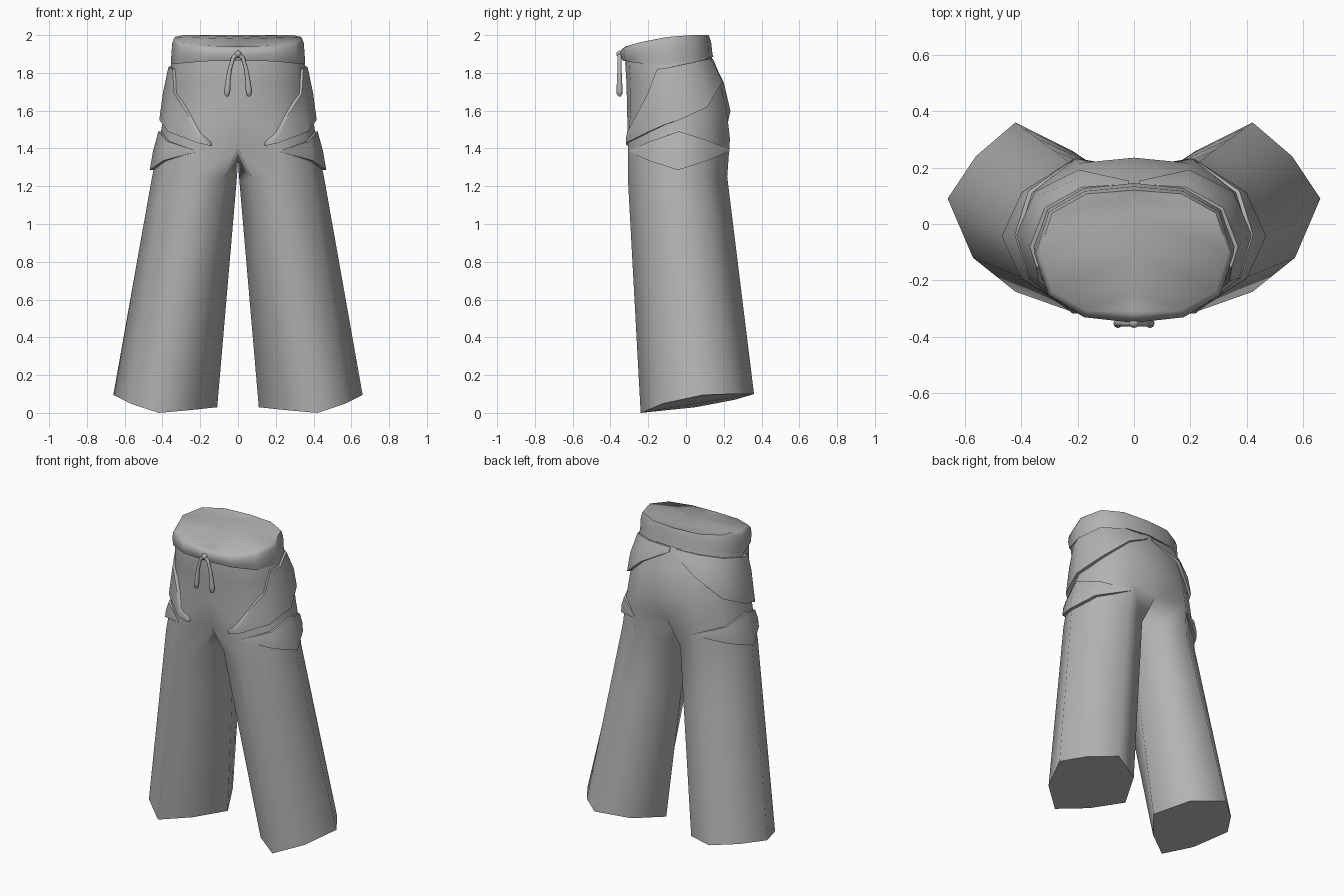
import bpy, bmesh, math
from mathutils import Vector

old = bpy.data.objects.get("Cube")
if old:
    bpy.data.objects.remove(old)

cloth = bpy.data.materials.new("grey cloth")
cloth.use_nodes = True
GREY = (0.45, 0.45, 0.45, 1)
cloth.diffuse_color = GREY
cloth.node_tree.nodes["Principled BSDF"].inputs["Base Color"].default_value = GREY


def finish(obj, angle, mirror=True):
    """Material, left/right mirroring and smooth shading."""
    obj.data.materials.append(cloth)
    bpy.ops.object.select_all(action='DESELECT')
    obj.select_set(True)
    bpy.context.view_layer.objects.active = obj
    bpy.ops.object.shade_smooth_by_angle(angle=math.radians(angle))
    if mirror:
        mod = obj.modifiers.new("Mirror", 'MIRROR')
        mod.use_clip = True
        bpy.ops.object.modifier_move_to_index(modifier=mod.name, index=0)


HALF = 7  # points of a half ring, front centre round the side to back centre


def loft(name, rings, angle, cap_start=False, cap_end=False):
    """Skin a list of rings; rings longer than HALF close on themselves."""
    bm = bmesh.new()
    rows = [[bm.verts.new(p) for p in ring] for ring in rings]
    for a, b in zip(rows, rows[1:]):
        n = min(len(a), len(b))
        for i in range(n if n > HALF else n - 1):
            j = (i + 1) % n
            bm.faces.new((a[i], a[j], b[j], b[i]))
    if cap_start:
        bm.faces.new(rows[0])
    if cap_end:
        bm.faces.new(rows[-1])
    bmesh.ops.remove_doubles(bm, verts=bm.verts, dist=0.0005)
    bmesh.ops.recalc_face_normals(bm, faces=bm.faces)
    mesh = bpy.data.meshes.new(name)
    bm.to_mesh(mesh)
    bm.free()
    obj = bpy.data.objects.new(name, mesh)
    bpy.context.collection.objects.link(obj)
    finish(obj, angle)


def half_ring(z, width, front, back, flat, corner, tilt=0, dip=0):
    """Half section; flat and corner set how square its outline is."""
    mid, half = (front + back) / 2, (back - front) / 2
    depth = (-1, -flat, -corner, 0, corner, flat, 1)
    pts = []
    for i, d in enumerate(depth):
        x = width * math.sin(math.pi * i / (HALF - 1)) if 0 < i < HALF - 1 else 0
        pts.append(Vector((x, mid + half * d, z + tilt * d + dip * d * d)))
    return pts


# Hip sections: height, half width, front, back, flatness, corner
SECTIONS = [
    (1.92, 0.335, -0.31, 0.12, 0.92, 0.62),
    (1.85, 0.352, -0.322, 0.15, 0.92, 0.6),
    (1.75, 0.368, -0.315, 0.2, 0.92, 0.57),
    (1.6, 0.388, -0.312, 0.235, 0.93, 0.54),
    (1.45, 0.415, -0.325, 0.25, 0.94, 0.52),
    (1.25, 0.455, -0.325, 0.235, 0.94, 0.52),
]


def surface(u, z):
    """Point on the hips at ring position u and height z."""
    for hi, lo in zip(SECTIONS, SECTIONS[1:]):
        if z >= lo[0]:
            break
    t = (hi[0] - z) / (hi[0] - lo[0])
    ring = half_ring(*[a + (b - a) * t for a, b in zip(hi, lo)])
    i = min(int(u), HALF - 2)
    return ring[i].lerp(ring[i + 1], u - i)


# Trousers: hips, crotch and legs in one skin
rings = [half_ring(*s) for s in SECTIONS]
crotch, thigh = rings[-2], rings[-1]
crotch[0] = Vector((0, -0.275, 1.4))
crotch[-1] = Vector((0, 0.2, 1.43))
crotch.append(Vector((0, -0.03, 1.32)))
thigh[0] = Vector((0.07, -0.25, 1.25))
thigh[-1] = Vector((0.07, 0.16, 1.25))
thigh.append(Vector((0.008, -0.03, 1.22)))
hem = [Vector(p) for p in (
    (0.25, -0.12, 0.015), (0.42, -0.24, 0), (0.57, -0.12, 0.05), (0.66, 0.09, 0.095),
    (0.56, 0.24, 0.1), (0.42, 0.36, 0.1), (0.22, 0.26, 0.07), (0.11, 0.05, 0.03))]
for t in (0.3, 0.6, 0.87, 1):
    rings.append([a.lerp(b, t) for a, b in zip(thigh, hem)])
loft("trousers", rings, 75, cap_end=True)

# Waistband with closed, slightly sunken top
band = [
    half_ring(1.86, 0.325, -0.30, 0.12, 0.92, 0.6, 0.01, 0.02),
    half_ring(1.845, 0.355, -0.335, 0.145, 0.92, 0.6, 0.01, 0.03),
    half_ring(1.9, 0.353, -0.35, 0.14, 0.92, 0.6),
    half_ring(1.96, 0.348, -0.34, 0.133, 0.93, 0.62, 0.02, -0.015),
    half_ring(1.99, 0.335, -0.32, 0.12, 0.94, 0.63, 0.03, -0.02),
]
band.append([Vector((0, p.y, p.z - 0.03 * p.x)) for p in band[-1]])
loft("waistband", band, 60)


def pocket(name, stations, puff):
    """Padded patch over the hips from (position, bottom, top) stations."""
    rows = []
    for u, low, high in stations:
        lift = puff * min(1, (high - low) / 0.1)
        row = []
        for v, rise in ((0, -0.015), (0, lift), (0.5, lift * 1.1), (1, lift * 0.7), (1, -0.015)):
            p = surface(u, low + (high - low) * v)
            out = Vector((p.x, p.y + 0.045, 0)).normalized()
            row.append(p + out * rise)
        rows.append(row)
    loft(name, rows, 60, cap_start=True, cap_end=True)


pocket("hip_pockets", [
    (0.7, 1.415, 1.43), (1, 1.43, 1.49), (2, 1.49, 1.69), (2.5, 1.525, 1.82),
    (3, 1.55, 1.83), (4, 1.62, 1.86), (5, 1.755, 1.875), (5.9, 1.85, 1.875)], 0.02)
pocket("thigh_pockets", [
    (1.1, 1.38, 1.39), (2, 1.335, 1.437), (3, 1.285, 1.49),
    (4, 1.335, 1.442), (5, 1.385, 1.395)], 0.02)

# Drawstring: two hanging cords and a knot
for side, label in ((1, "left"), (-1, "right")):
    curve = bpy.data.curves.new("cord", 'CURVE')
    curve.dimensions = '3D'
    curve.bevel_depth = 0.011
    curve.bevel_resolution = 2
    curve.use_fill_caps = True
    spline = curve.splines.new('POLY')
    path = [(0, 1.9, 1), (0.025, 1.88, 1), (0.043, 1.82, 1), (0.052, 1.76, 1.2),
            (0.057, 1.71, 1.5), (0.058, 1.685, 1.3), (0.058, 1.675, 0.5)]
    spline.points.add(len(path) - 1)
    for point, (x, z, r) in zip(spline.points, path):
        point.co = (x * side, -0.352, z, 1)
        point.radius = r
    cord = bpy.data.objects.new(label + "_cord", curve)
    bpy.context.collection.objects.link(cord)
    bpy.ops.object.select_all(action='DESELECT')
    cord.select_set(True)
    bpy.context.view_layer.objects.active = cord
    bpy.ops.object.convert(target='MESH')
    finish(bpy.context.object, 60, mirror=False)

bpy.ops.mesh.primitive_uv_sphere_add(segments=12, ring_count=8, radius=0.018,
                                     location=(0, -0.35, 1.9))
knot = bpy.context.object
knot.name = "drawstring_knot"
finish(knot, 60, mirror=False)
